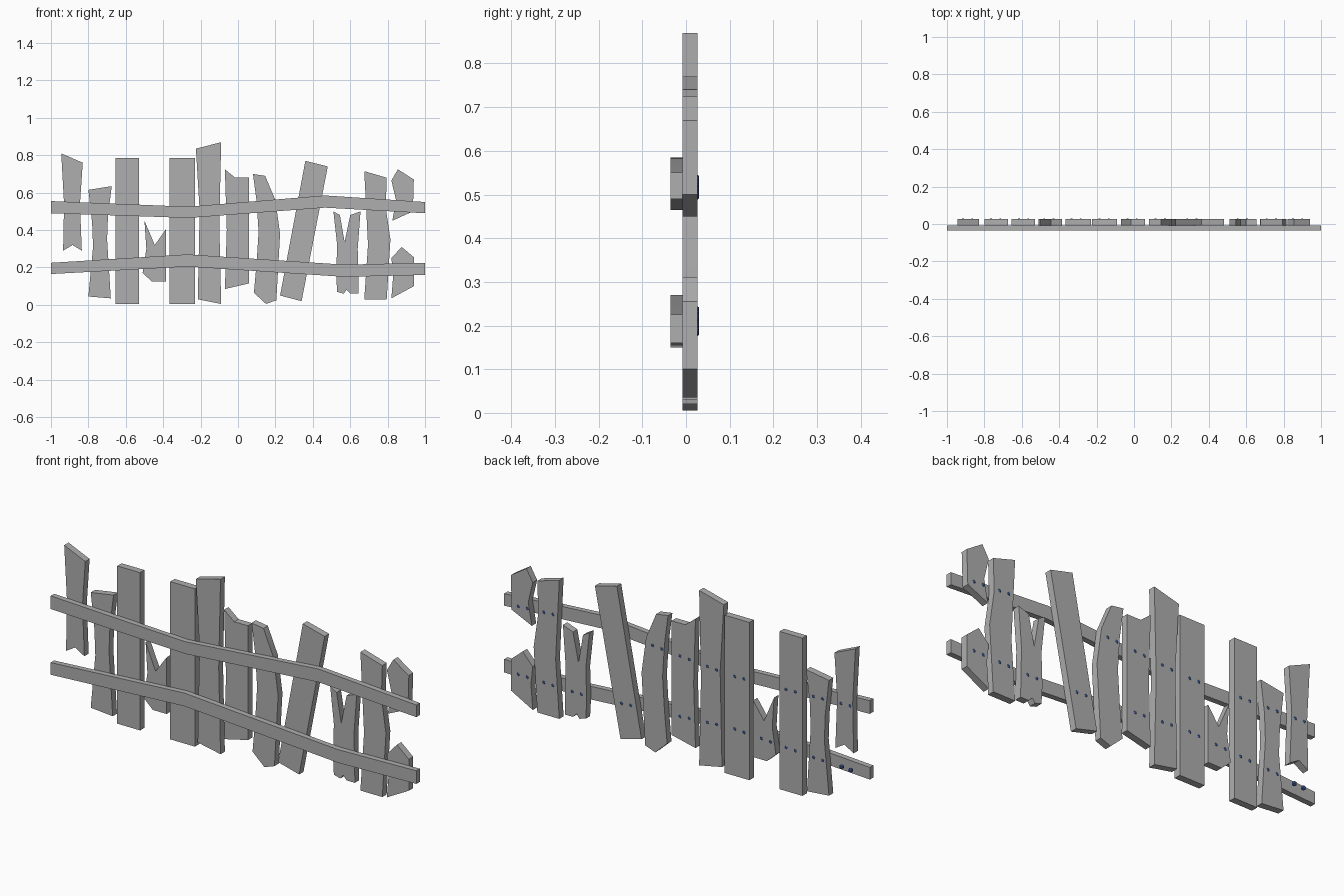
import bpy, bmesh, math
from mathutils import Vector, Matrix

cube = bpy.data.objects.get("Cube")
if cube:
    bpy.data.objects.remove(cube)


def material(name, rgb):
    mat = bpy.data.materials.new(name)
    mat.use_nodes = True
    mat.diffuse_color = (*rgb, 1)
    mat.node_tree.nodes["Principled BSDF"].inputs["Base Color"].default_value = (*rgb, 1)
    return mat


wood = material("weathered grey wood", (0.43, 0.43, 0.43))
metal = material("blue nail metal", (0.06, 0.13, 0.42))


def finish(bm, name, mat):
    bmesh.ops.recalc_face_normals(bm, faces=bm.faces)
    mesh = bpy.data.meshes.new(name)
    bm.to_mesh(mesh)
    bm.free()
    mesh.materials.append(mat)
    obj = bpy.data.objects.new(name, mesh)
    bpy.context.scene.collection.objects.link(obj)
    bpy.ops.object.select_all(action='DESELECT')
    obj.select_set(True)
    bpy.context.view_layer.objects.active = obj
    bpy.ops.object.shade_smooth_by_angle(angle=math.radians(30))
    return obj


def board(name, outline, front, back):
    """Extrude an x/z outline, given in hundredths, from front to back."""
    bm = bmesh.new()
    face = bm.faces.new([bm.verts.new((x / 100, front, z / 100)) for x, z in outline])
    grown = bmesh.ops.extrude_face_region(bm, geom=[face], use_keep_orig=True)
    verts = [g for g in grown["geom"] if isinstance(g, bmesh.types.BMVert)]
    bmesh.ops.translate(bm, verts=verts, vec=(0, back - front, 0))
    return finish(bm, name, wood)


def plank(name, *outline):
    board(name, outline, -0.008, 0.026)


def rail(name, top, bottom):
    board(name, top + bottom[::-1], -0.035, -0.008)


# Upright planks, from the right end to the left end
plank("notched_end_plank", (-94.5, 81), (-83, 76), (-84.5, 54), (-83.5, 29),
      (-88.5, 32), (-93.5, 29), (-93, 54))
plank("waisted_plank", (-80, 61.5), (-67.5, 63.5), (-69.5, 48), (-70, 35),
      (-68, 3.5), (-80, 4.5), (-77.5, 31), (-78, 44))
plank("straight_plank_right", (-65.5, 78.5), (-53, 78.5), (-53, 0.5), (-65.5, 0.5))
plank("broken_short_plank", (-50, 45), (-44.5, 32), (-38.5, 40.5), (-38.5, 12.5),
      (-46, 12.5), (-51, 17), (-49, 30))
plank("straight_plank_middle", (-36.5, 78.5), (-23, 78.5), (-23, 0.5), (-36.5, 0.5))
plank("tallest_plank", (-22.5, 83.5), (-9, 87), (-10, 43), (-9, 0.5), (-21.5, 3), (-20.5, 50))
plank("chipped_plank", (-7, 72.5), (-1.5, 68), (6, 68), (6, 11.5), (-7, 8.5), (-6, 40))
plank("bowed_plank", (8, 70), (14.5, 69), (20, 56), (22.5, 38), (20.5, 2.5),
      (15, 0.5), (8.5, 6.5), (10, 23), (11, 39), (10, 55))
plank("leaning_plank", (36, 77), (48, 74), (34, 2), (22.5, 5))
plank("split_plank", (51, 50), (54.5, 48), (57, 33.5), (60, 48), (65.5, 50), (64, 30),
      (64.5, 6), (60, 6), (58, 8), (56.5, 6), (53, 7), (52.5, 16), (53, 32))
plank("crooked_plank", (67.5, 71.5), (79.5, 68), (79, 52), (81.5, 35), (79.5, 3),
      (67.5, 3), (69.5, 32), (68.5, 52))
plank("upper_broken_plank", (85.5, 72.5), (94, 67), (93.5, 50), (82.5, 45), (84.5, 56), (82, 66.5))
plank("lower_broken_plank", (87.5, 31), (94, 25.5), (94, 10), (82, 3.5), (83, 16), (82, 25))

# Two bent rails across the front
upper_top = [(-100, 55.5), (-26.5, 52.5), (46.5, 58.5), (100, 55)]
upper_bottom = [(-100, 49), (-26.5, 46.5), (46.5, 52), (100, 49)]
lower_top = [(-100, 22.5), (-27, 27), (57, 21.5), (100, 22.5)]
lower_bottom = [(-100, 16.5), (-27, 20.5), (57, 15), (100, 16)]
rail("upper_rail", upper_top, upper_bottom)
rail("lower_rail", lower_top, lower_bottom)


def height_on(top, bottom, x):
    """Height of a rail's centre line at x."""
    mid = [(a[0], (a[1] + b[1]) / 2) for a, b in zip(top, bottom)]
    for (xa, za), (xb, zb) in zip(mid, mid[1:]):
        if xa <= x <= xb:
            return za + (zb - za) * (x - xa) / (xb - xa)


# Pairs of nail heads on the back, following each rail
def nails(name, top, bottom, centres):
    bm = bmesh.new()
    for c in centres:
        for x in (c - 2.5, c + 2.5):
            spot = Vector((x / 100, 0.019, height_on(top, bottom, x) / 100))
            bmesh.ops.create_icosphere(bm, subdivisions=1, radius=0.012,
                                       matrix=Matrix.Translation(spot))
    finish(bm, name, metal)


shared = [-89, -74, -59, -31, -16, -1, 73.5, 87.5]
nails("upper_nails", upper_top, upper_bottom, shared + [14])
nails("lower_nails", lower_top, lower_bottom, shared + [-45.5, 31, 58])
